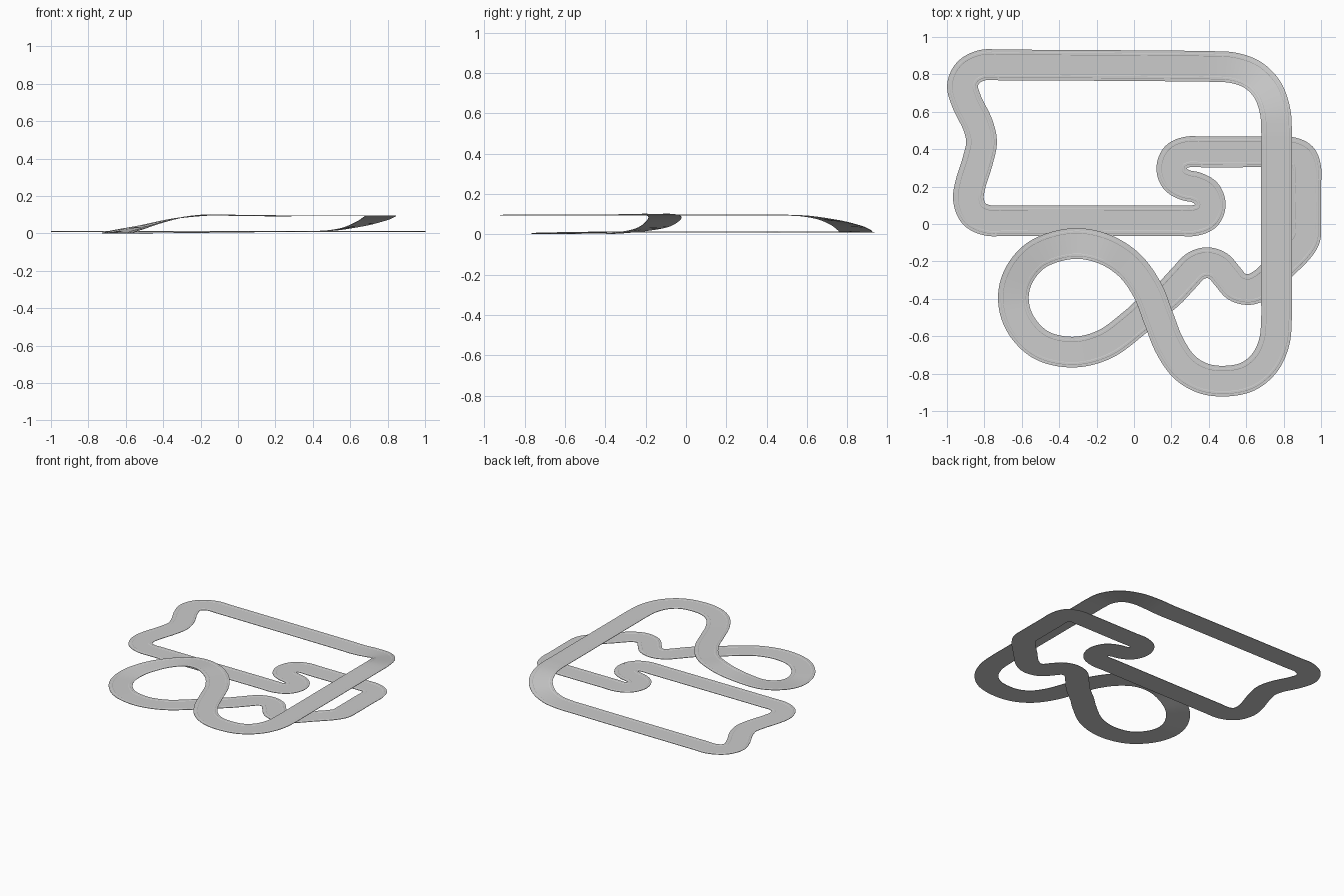
import bpy
from mathutils import Vector

if "Cube" in bpy.data.objects:
    bpy.data.objects.remove(bpy.data.objects["Cube"])

G, H = 0.009, 0.092          # ground-level and raised-level heights
HALF = 0.082                 # half of the track width

# Centre line sections: (x, y, z), one closed circuit
top_straight = [(0.762, 0.4, H), (0.762, 0.5, H), (0.755, 0.6, 0.087), (0.715, 0.715, 0.067),
                (0.635, 0.797, 0.040), (0.53, 0.835, 0.018), (0.42, 0.842, G), (0.3, 0.844, G),
                (-0.7, 0.85, G), (-0.81, 0.849, G)]
left_wiggle = [(-0.885, 0.81, G), (-0.917, 0.74, G), (-0.895, 0.655, G), (-0.835, 0.53, G),
               (-0.815, 0.44, G), (-0.835, 0.34, G), (-0.875, 0.21, G), (-0.885, 0.13, G),
               (-0.855, 0.055, G), (-0.785, 0.02, G)]
s_bend = [(-0.68, 0.018, G), (0.23, 0.018, G), (0.32, 0.018, G), (0.385, 0.045, G), (0.408, 0.105, G),
          (0.385, 0.165, G), (0.33, 0.196, G), (0.275, 0.208, G), (0.222, 0.24, G), (0.202, 0.298, G),
          (0.225, 0.358, G), (0.285, 0.385, G), (0.38, 0.385, G), (0.77, 0.385, G)]
right_side = [(0.84, 0.383, G), (0.896, 0.357, G), (0.918, 0.3, G), (0.918, 0.2, G), (0.918, 0.0, G),
              (0.914, -0.075, G), (0.88, -0.13, G), (0.78, -0.23, G), (0.69, -0.318, G),
              (0.62, -0.35, G), (0.55, -0.335, G), (0.5, -0.28, G), (0.45, -0.225, G),
              (0.39, -0.207, G), (0.33, -0.225, G), (0.27, -0.285, G), (0.19, -0.37, G)]
left_loop = [(0.078, -0.46, 0.007), (0.0, -0.53, 0.006), (-0.16, -0.645, 0.004), (-0.33, -0.685, 0.002),
             (-0.5, -0.645, 0.001), (-0.61, -0.53, 0), (-0.645, -0.4, 0), (-0.618, -0.28, 0.01),
             (-0.52, -0.165, 0.033), (-0.33, -0.105, 0.078), (-0.17, -0.13, 0.096)]
bridge = [(-0.03, -0.215, 0.095), (0.07, -0.35, 0.094), (0.13, -0.5, 0.093), (0.19, -0.65, H),
          (0.27, -0.765, H), (0.37, -0.825, H), (0.49, -0.84, H), (0.61, -0.815, H),
          (0.7, -0.74, H), (0.75, -0.63, H), (0.762, -0.5, H), (0.762, -0.4, H)]
route = [Vector(p) for s in (top_straight, left_wiggle, s_bend, right_side, left_loop, bridge) for p in s]


def smooth_route(pts, steps=9):
    """Closed centripetal Catmull-Rom curve."""
    out, n = [], len(pts)
    for i in range(n):
        a, b, c, d = (pts[(i + k) % n] for k in (-1, 0, 1, 2))
        t0 = 0.0
        t1 = t0 + (b - a).length ** 0.5
        t2 = t1 + (c - b).length ** 0.5
        t3 = t2 + (d - c).length ** 0.5
        for s in range(steps):
            t = t1 + (t2 - t1) * s / steps
            p = a.lerp(b, (t - t0) / (t1 - t0))
            q = b.lerp(c, (t - t1) / (t2 - t1))
            r = c.lerp(d, (t - t2) / (t3 - t2))
            u = p.lerp(q, (t - t0) / (t2 - t0))
            v = q.lerp(r, (t - t1) / (t3 - t1))
            out.append(u.lerp(v, (t - t1) / (t2 - t1)))
    return out


def sweep(name, path, profile):
    """Sweep a closed (sideways, up) profile along the closed path."""
    n, m = len(path), len(profile)
    verts, faces = [], []
    for i, p in enumerate(path):
        t = path[(i + 1) % n] - path[i - 1]
        side = Vector((t.y, -t.x, 0)).normalized()
        for s, h in profile:
            q = p + side * s
            verts.append((q.x, q.y, max(0.0, q.z + h)))
    for i in range(n):
        for j in range(m):
            a, b = i * m, ((i + 1) % n) * m
            k = (j + 1) % m
            faces.append((a + j, a + k, b + k, b + j))
    mesh = bpy.data.meshes.new(name)
    mesh.from_pydata(verts, [], faces)
    ob = bpy.data.objects.new(name, mesh)
    bpy.context.collection.objects.link(ob)
    bpy.ops.object.select_all(action='DESELECT')
    ob.select_set(True)
    bpy.context.view_layer.objects.active = ob
    bpy.ops.object.mode_set(mode='EDIT')
    bpy.ops.mesh.select_all(action='SELECT')
    bpy.ops.mesh.normals_make_consistent(inside=False)
    bpy.ops.object.mode_set(mode='OBJECT')
    bpy.ops.object.shade_smooth_by_angle()
    return ob


path = smooth_route(route)

# Thin road slab
sweep("road_surface", path, [(-HALF, 0), (-HALF, 0.003), (HALF, 0.003), (HALF, 0)])

# Low kerb strips just inside both edges
for name, sign in (("left_kerb", -1), ("right_kerb", 1)):
    sweep(name, path, [(sign * s, h) for s, h in
                       ((0.052, 0.002), (0.056, 0.0045), (0.066, 0.0045), (0.070, 0.002))])
